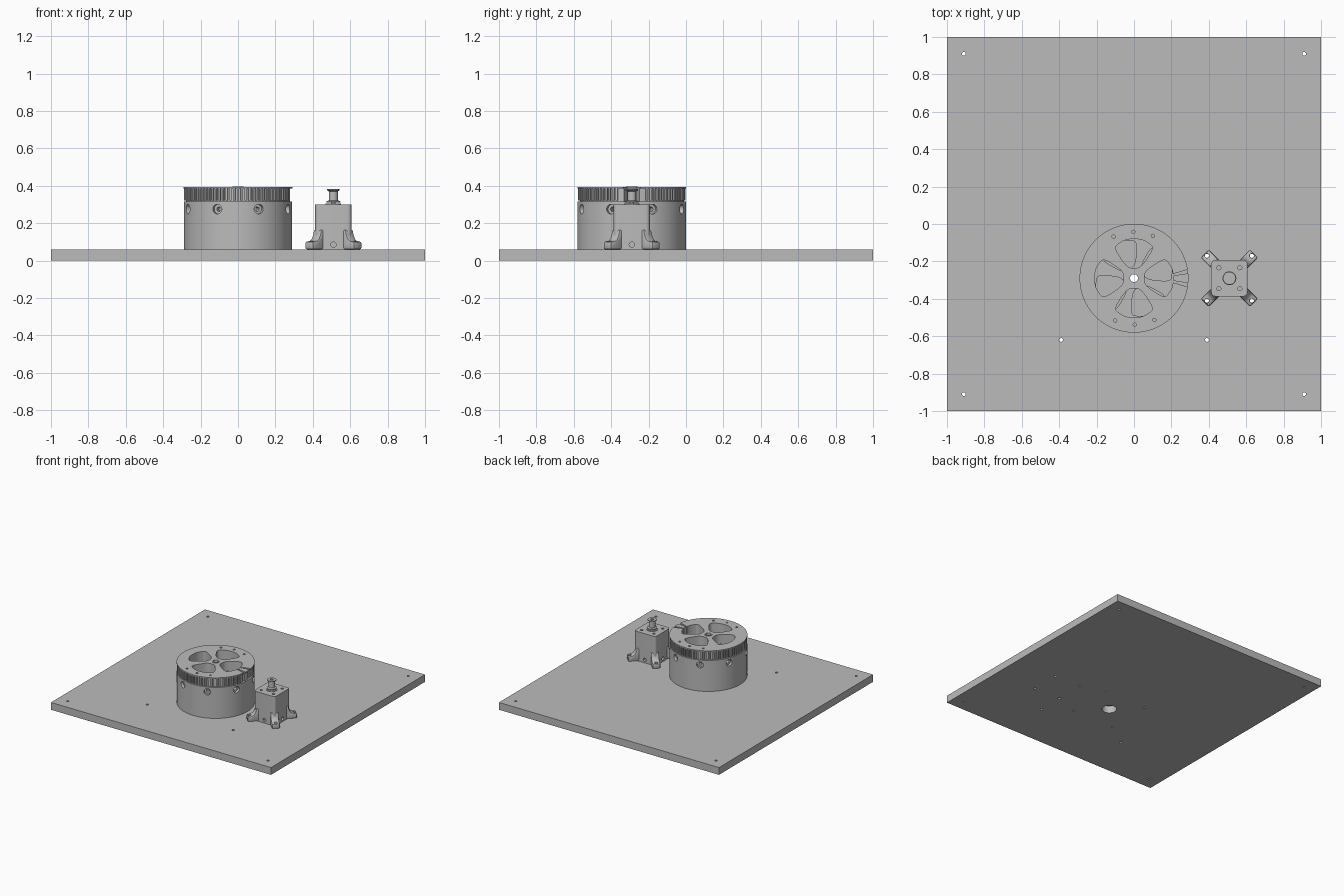
import bpy, bmesh, math
from mathutils import Matrix, Vector

if "Cube" in bpy.data.objects:
    bpy.data.objects.remove(bpy.data.objects["Cube"])

grey = bpy.data.materials.new("plain grey")
grey.use_nodes = True
colour = (0.5, 0.5, 0.5, 1)
grey.diffuse_color = colour
grey.node_tree.nodes["Principled BSDF"].inputs["Base Color"].default_value = colour

CY = -0.29                       # shared line of drum and motor
MX = 0.51                        # motor centre
TOP = 0.06                       # top of the board
SIGNS = [(1, 1), (-1, 1), (-1, -1), (1, -1)]


def prism(bm, pts, z0, z1, m=Matrix()):
    """Extrude a flat outline from z0 to z1, then place it."""
    low = [bm.verts.new(m @ Vector((x, y, z0))) for x, y in pts]
    high = [bm.verts.new(m @ Vector((x, y, z1))) for x, y in pts]
    n = len(pts)
    bm.faces.new(low[::-1])
    bm.faces.new(high)
    for i in range(n):
        j = (i + 1) % n
        bm.faces.new((low[i], low[j], high[j], high[i]))


def circle(r, n=24):
    return [(r * math.cos(math.tau * i / n), r * math.sin(math.tau * i / n)) for i in range(n)]


def rod(bm, x, y, r, z0, z1, n=24):
    prism(bm, circle(r, n), z0, z1, Matrix.Translation((x, y, 0)))


def lathe(bm, profile, x, y, n=96):
    """Revolve a closed (radius, height) profile."""
    rings = []
    for i in range(n):
        a = math.tau * i / n
        rings.append([bm.verts.new((x + r * math.cos(a), y + r * math.sin(a), z)) for r, z in profile])
    k = len(profile)
    for i in range(n):
        p, q = rings[i], rings[(i + 1) % n]
        for j in range(k):
            bm.faces.new((p[j], q[j], q[(j + 1) % k], p[(j + 1) % k]))


def rounded(corners, t=0.35, steps=5):
    """Soften the corners of an outline."""
    out = []
    for i, c in enumerate(corners):
        c = Vector(c)
        a = c.lerp(Vector(corners[i - 1]), t)
        b = c.lerp(Vector(corners[(i + 1) % len(corners)]), t)
        for s in range(steps + 1):
            u = s / steps
            out.append(tuple(a.lerp(c, u).lerp(c.lerp(b, u), u)))
    return out


def make(name, bm):
    bmesh.ops.recalc_face_normals(bm, faces=bm.faces)
    mesh = bpy.data.meshes.new(name)
    bm.to_mesh(mesh)
    bm.free()
    ob = bpy.data.objects.new(name, mesh)
    bpy.context.collection.objects.link(ob)
    mesh.materials.append(grey)
    return ob


def finish(ob, cutter_bm=None):
    """Cut the openings and smooth the curved faces."""
    if cutter_bm:
        cutter = make(ob.name + "_cutter", cutter_bm)
        cutter.hide_render = True
        mod = ob.modifiers.new("openings", "BOOLEAN")
        mod.operation, mod.solver, mod.object = "DIFFERENCE", "EXACT", cutter
        mod.use_self = True
        deps = bpy.context.evaluated_depsgraph_get()
        mesh = bpy.data.meshes.new_from_object(ob.evaluated_get(deps))
        ob.modifiers.clear()
        ob.data = mesh
        bpy.data.objects.remove(cutter)
    bpy.ops.object.select_all(action="DESELECT")
    ob.select_set(True)
    bpy.context.view_layer.objects.active = ob
    bpy.ops.object.shade_smooth_by_angle(angle=math.radians(30))


def turn(a, x=0, y=CY):
    return Matrix.Translation((x, y, 0)) @ Matrix.Rotation(a, 4, "Z")


# Board with its drilled holes
bm, cut = bmesh.new(), bmesh.new()
prism(bm, [(x, y) for x, y in SIGNS], 0, TOP)
for sx, sy in SIGNS:
    rod(cut, sx * 0.91, sy * 0.91, 0.01, -0.1, 0.1, 16)
    rod(cut, sx * 0.19, CY + sy * 0.19, 0.008, -0.1, 0.1, 16)
    rod(cut, MX + sx * 0.12, CY + sy * 0.12, 0.011, -0.1, 0.1, 16)
for sx in (-1, 1):
    rod(cut, sx * 0.39, -0.62, 0.01, -0.1, 0.1, 16)
rod(cut, 0, CY, 0.055, -0.1, 0.1, 32)
finish(make("board", bm), cut)

# Rounded fan window, pointing along +y
half = [(0.036, 0.055), (0.108, 0.165), (0.055, 0.203)]
window = rounded(half + [(0, 0.213)] + [(-x, y) for x, y in half[::-1]])

# Hollow drum base with windows in its deck and screw pockets around it
bm, cut = bmesh.new(), bmesh.new()
lathe(bm, [(0.022, TOP), (0.055, TOP), (0.055, 0.24), (0.255, 0.24), (0.255, TOP),
           (0.29, TOP), (0.29, 0.315), (0.022, 0.315)], 0, CY)
for k in range(4):
    prism(cut, window, 0.2, 0.35, turn(k * math.pi / 2 + math.radians(28)))
for k in range(8):
    m = turn((k + 0.5) * math.pi / 4) @ Matrix.Translation((0, 0, 0.275)) @ Matrix.Rotation(math.pi / 2, 4, "Y")
    prism(cut, circle(0.026), 0.268, 0.32, m)
    prism(cut, circle(0.012, 16), 0.235, 0.27, m)
finish(make("drum_base", bm), cut)

# Rotor with windows, screw holes and belt clamp slots
bm, cut = bmesh.new(), bmesh.new()
lathe(bm, [(0.022, 0.315), (0.278, 0.315), (0.278, 0.384), (0.291, 0.384),
           (0.291, 0.394), (0.022, 0.394)], 0, CY)
for k in range(4):
    prism(cut, window, 0.3, 0.42, turn(k * math.pi / 2))
for a in (66, 91, 116, 246, 271, 296):
    x, y = 0.248 * math.cos(math.radians(a)), 0.248 * math.sin(math.radians(a))
    rod(cut, x, CY + y, 0.009, 0.35, 0.42, 16)
for s in (-1, 1):
    prism(cut, [(0.2, s * 0.012), (0.3, s * 0.028), (0.3, s * 0.05), (0.2, s * 0.02)],
          0.3, 0.42, turn(0))
finish(make("rotor", bm), cut)

# Belt teeth around the rotor
bm = bmesh.new()
for k in range(4, 85):
    prism(bm, [(0.27, -0.0065), (0.288, -0.005), (0.288, 0.005), (0.27, 0.0065)],
          0.32, 0.385, turn(k * math.tau / 88))
finish(make("rotor_teeth", bm))

# Thin collar around the rotor bore
bm = bmesh.new()
lathe(bm, [(0.021, 0.39), (0.03, 0.39), (0.03, 0.397), (0.021, 0.397)], 0, CY, 32)
finish(make("bore_collar", bm))

# Motor housing with four screw holes in its lid
bm, cut = bmesh.new(), bmesh.new()
prism(bm, rounded([(x * 0.097, y * 0.097) for x, y in SIGNS], 0.13), TOP, 0.3, turn(0, MX))
for sx, sy in SIGNS:
    rod(cut, MX + sx * 0.056, CY + sy * 0.056, 0.011, 0.28, 0.32, 16)
for k in range(4):
    m = turn(k * math.pi / 2, MX) @ Matrix.Translation((0, 0, 0.085)) @ Matrix.Rotation(math.pi / 2, 4, "Y")
    prism(cut, circle(0.014, 16), 0.08, 0.12, m)
finish(make("motor_housing", bm), cut)

# Flared mounting feet, one at each corner
bm, cut = bmesh.new(), bmesh.new()
flare = [(0.07, TOP), (0.186, TOP), (0.186, 0.1), (0.152, 0.106), (0.138, 0.116),
         (0.127, 0.137), (0.12, 0.165), (0.07, 0.165)]
for k, (sx, sy) in enumerate(SIGNS):
    m = turn((k + 0.5) * math.pi / 2, MX) @ Matrix.Rotation(math.pi / 2, 4, "X")
    prism(bm, flare, -0.03, 0.03, m)
    rod(cut, MX + sx * 0.12, CY + sy * 0.12, 0.012, 0.03, 0.2, 16)
feet = make("motor_feet", bm)
bev = feet.modifiers.new("soft", "BEVEL")
bev.width, bev.segments = 0.008, 2
finish(feet, cut)

# Motor boss, shaft and flanged pulley
bm = bmesh.new()
rod(bm, MX, CY, 0.042, 0.298, 0.304, 32)
finish(make("motor_boss", bm))
bm = bmesh.new()
lathe(bm, [(0.012, 0.31), (0.037, 0.31), (0.037, 0.317), (0.024, 0.322), (0.024, 0.37),
           (0.034, 0.376), (0.034, 0.382), (0.012, 0.382)], MX, CY, 32)
finish(make("pulley", bm))
bm = bmesh.new()
rod(bm, MX, CY, 0.0122, 0.3, 0.376)
finish(make("motor_shaft", bm))
